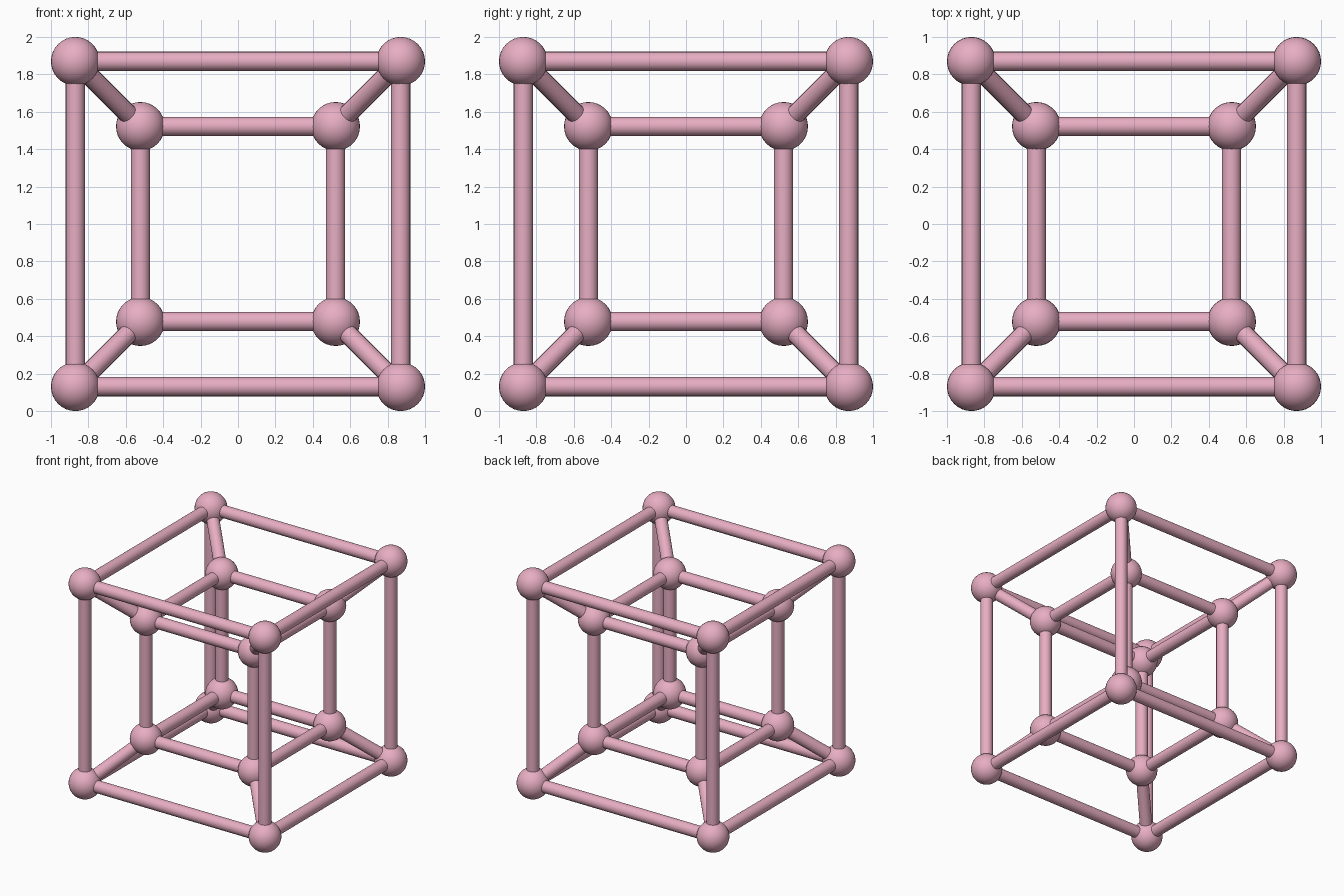
import bpy
from itertools import product
from mathutils import Vector

if "Cube" in bpy.data.objects:
    bpy.data.objects.remove(bpy.data.objects["Cube"])

OUTER, INNER = 0.8696, 0.5217      # half sizes of the two nested cubes
BALL_R, ROD_R = 0.1304, 0.0515
CENTRE = Vector((0, 0, 1))

pink = bpy.data.materials.new("pink")
pink.diffuse_color = (0.80, 0.42, 0.54, 1)
pink.use_nodes = True
pink.node_tree.nodes["Principled BSDF"].inputs["Base Color"].default_value = pink.diffuse_color


def finish(name):
    ob = bpy.context.object
    ob.name = name
    ob.data.materials.append(pink)
    bpy.ops.object.shade_smooth_by_angle()


def ball(name, p):
    bpy.ops.mesh.primitive_uv_sphere_add(segments=32, ring_count=16, radius=BALL_R, location=p)
    finish(name)


def rod(name, a, b):
    d = b - a
    bpy.ops.mesh.primitive_cylinder_add(
        vertices=24, radius=ROD_R, depth=d.length, location=(a + b) / 2,
        rotation=d.to_track_quat('Z', 'Y').to_euler())
    finish(name)


def corner(signs, half):
    return CENTRE + Vector(signs) * half


# Corner balls and edge rods of both cubes
for label, half in (("outer", OUTER), ("inner", INNER)):
    for s in product((-1, 1), repeat=3):
        ball(label + "_corner_ball", corner(s, half))
        for axis in range(3):
            if s[axis] < 0:
                t = list(s)
                t[axis] = 1
                rod(label + "_edge_rod", corner(s, half), corner(t, half))

# Diagonal rods joining outer and inner corners
for s in product((-1, 1), repeat=3):
    rod("diagonal_rod", corner(s, INNER), corner(s, OUTER))
